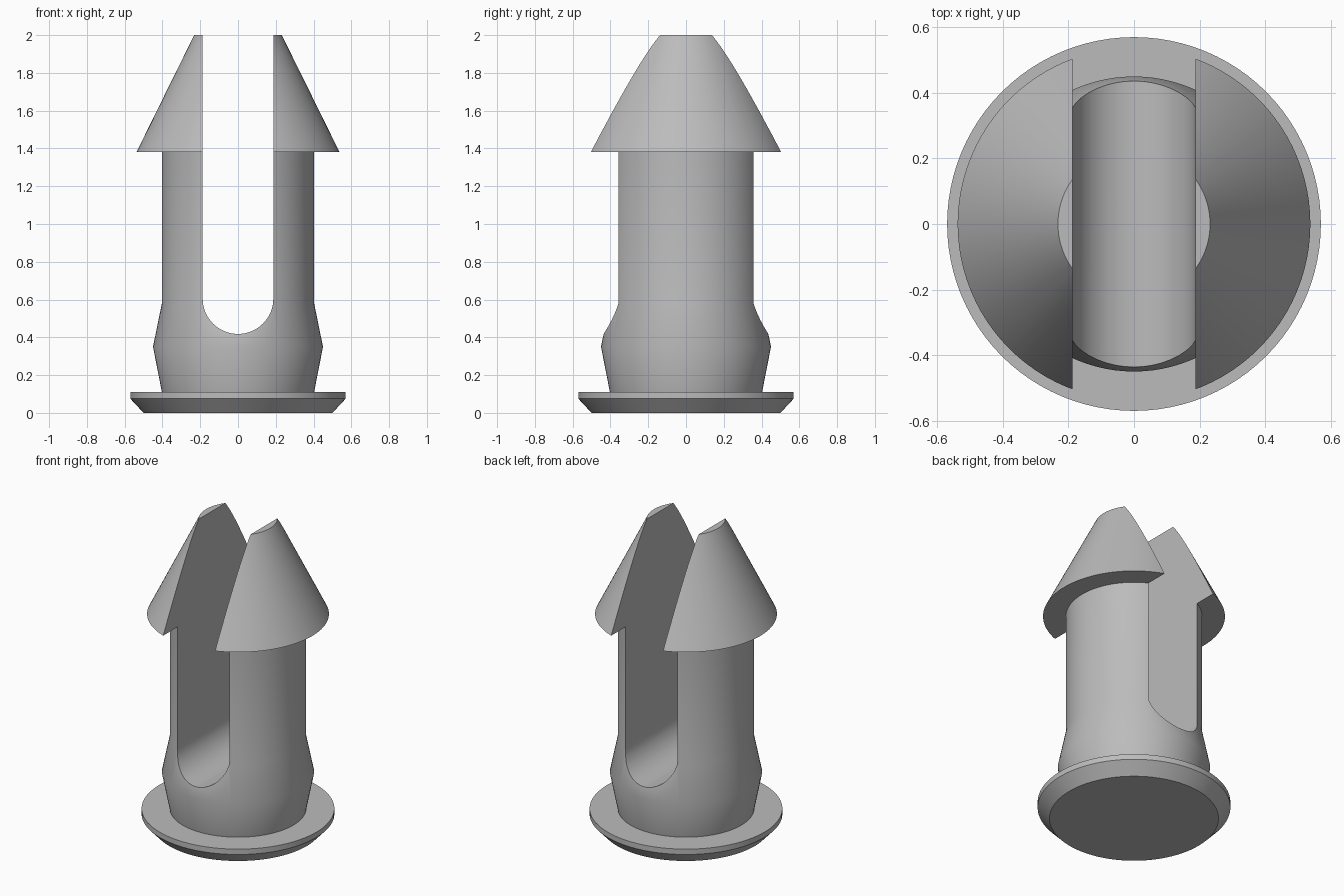
import bpy
import bmesh
import math
from mathutils import Vector

SEGMENTS = 96
SLOT_HALF_WIDTH = 0.187
SLOT_ARC_Z = 0.605

cube = bpy.data.objects.get("Cube")
if cube:
    bpy.data.objects.remove(cube, do_unlink=True)

# Plain grey plastic
grey = bpy.data.materials.new("grey plastic")
grey.use_nodes = True
colour = (0.5, 0.5, 0.5, 1)
grey.diffuse_color = colour
grey.node_tree.nodes["Principled BSDF"].inputs["Base Color"].default_value = colour


def add_object(name, bm):
    bmesh.ops.recalc_face_normals(bm, faces=bm.faces)
    mesh = bpy.data.meshes.new(name)
    bm.to_mesh(mesh)
    bm.free()
    mesh.materials.append(grey)
    obj = bpy.data.objects.new(name, mesh)
    bpy.context.collection.objects.link(obj)
    return obj


def lathe(name, profile):
    """Revolve (radius, height) points and cap both ends."""
    bm = bmesh.new()
    rings = []
    for r, z in profile:
        angles = [math.tau * i / SEGMENTS for i in range(SEGMENTS)]
        rings.append([bm.verts.new((r * math.cos(a), r * math.sin(a), z)) for a in angles])
    for low, high in zip(rings, rings[1:]):
        for i in range(SEGMENTS):
            j = (i + 1) % SEGMENTS
            bm.faces.new((low[i], low[j], high[j], high[i]))
    bm.faces.new(rings[0][::-1])
    bm.faces.new(rings[-1])
    return add_object(name, bm)


# Flange, bulged shaft and conical snap head in one turned body
body = lathe("split_clip_body", [
    (0.50, 0), (0.57, 0.075), (0.57, 0.11),
    (0.403, 0.11), (0.45, 0.35), (0.403, 0.58),
    (0.403, 1.38), (0.538, 1.38), (0.232, 2.0),
])

# Round-bottomed slot that splits the shaft into two prongs
bm = bmesh.new()
w = SLOT_HALF_WIDTH
outline = [(-w, 2.2)]
for i in range(33):
    a = math.pi + math.pi * i / 32
    outline.append((w * math.cos(a), SLOT_ARC_Z + w * math.sin(a)))
outline.append((w, 2.2))
face = bm.faces.new([bm.verts.new((x, -1, z)) for x, z in outline])
extruded = bmesh.ops.extrude_face_region(bm, geom=[face])["geom"]
bmesh.ops.translate(bm, vec=Vector((0, 2, 0)),
                    verts=[v for v in extruded if isinstance(v, bmesh.types.BMVert)])
cutter = add_object("slot_cutter", bm)
cutter.hide_render = True

# Cut the slot, then smooth the curved surfaces
cut = body.modifiers.new("slot", "BOOLEAN")
cut.operation = "DIFFERENCE"
cut.solver = "EXACT"
cut.object = cutter
bpy.ops.object.select_all(action="DESELECT")
body.select_set(True)
bpy.context.view_layer.objects.active = body
bpy.ops.object.modifier_apply(modifier=cut.name)
bpy.data.objects.remove(cutter, do_unlink=True)
bpy.ops.object.shade_smooth_by_angle(angle=math.radians(30))
